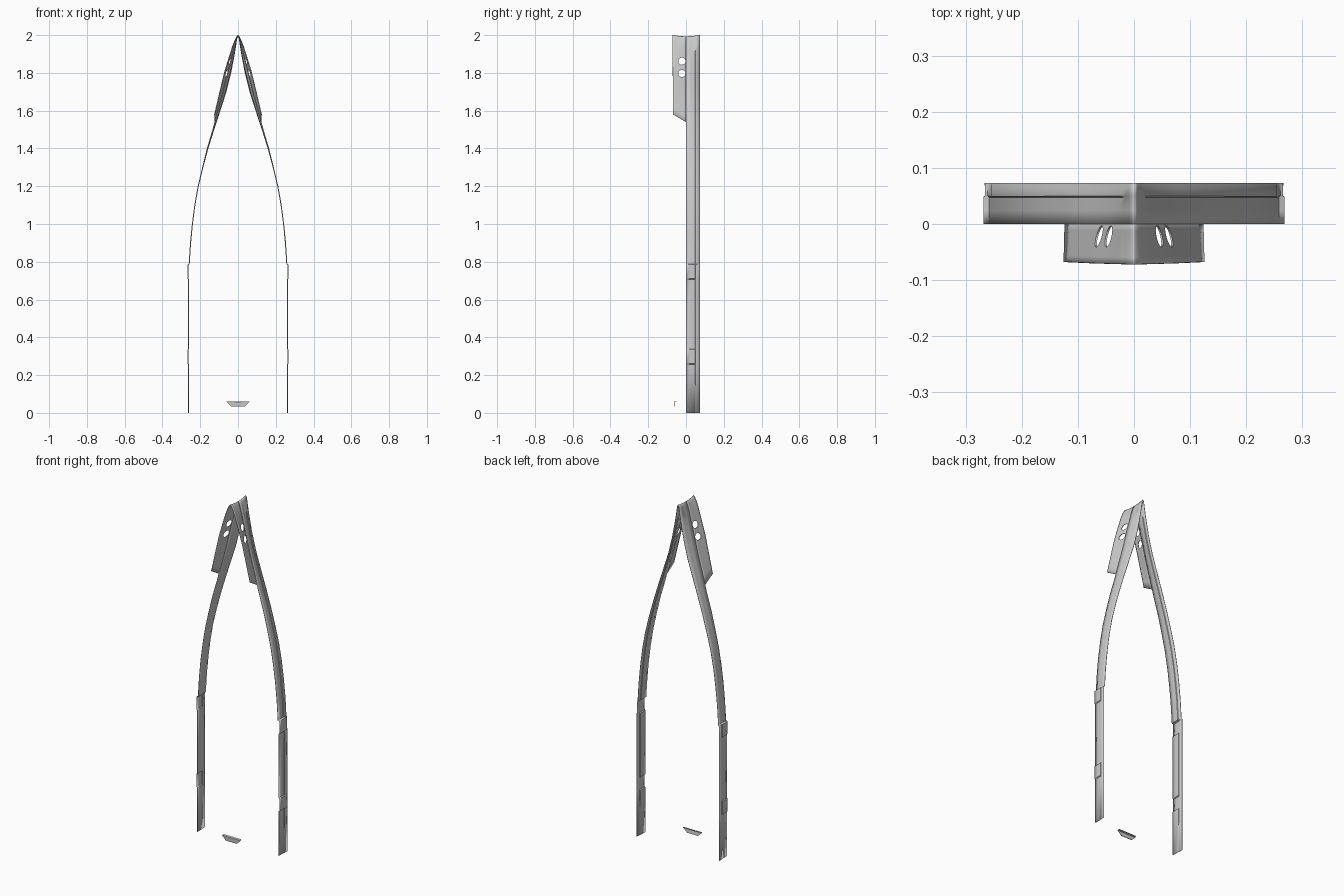
import bpy, bmesh, math

if "Cube" in bpy.data.objects:
    bpy.data.objects.remove(bpy.data.objects["Cube"])

THICK = 0.003
# half-width against height along the front edge (y = -0.07) and the back edge (y = 0.073)
FRONT = [(0, .262), (.784, .262), (.788, .257), (.9, .250), (1.0, .241), (1.1, .228), (1.2, .212),
         (1.3, .192), (1.4, .170), (1.5, .142), (1.58, .125), (1.7, .097), (1.8, .073),
         (1.9, .042), (1.95, .026), (1.98, .013), (1.993, .006), (2.0, 0)]
BACK = [(0, .262), (.784, .262), (.788, .257), (.9, .250), (1.0, .240), (1.1, .227), (1.2, .209),
        (1.3, .184), (1.4, .156), (1.5, .125), (1.6, .092), (1.7, .060), (1.8, .035),
        (1.9, .016), (1.96, .008), (1.985, .005), (1.995, .003), (2.0, 0)]
PADS = [(.260, .336), (.710, .786)]


def lerp_table(table, z):
    for (z0, x0), (z1, x1) in zip(table, table[1:]):
        if z <= z1:
            return x0 + (x1 - x0) * (z - z0) / (z1 - z0)
    return table[-1][1]


def surface(y, z, extra=0.0):
    t = (y + .07) / .143
    x = lerp_table(FRONT, z) * (1 - t) + lerp_table(BACK, z) * t
    x += extra * min(1, (2 - z) / .1)
    dip = .008 * (1 - (y / .0725) ** 2) * max(0, (z - 1.9) / .1)
    return (max(x, 0), y, z - dip)


def sheet(name, rows):
    """Skin rows of points, mirror across x and thicken."""
    bm = bmesh.new()
    grid = [[bm.verts.new(p) for p in r] for r in rows]
    for a, b in zip(grid, grid[1:]):
        for i in range(len(a) - 1):
            bm.faces.new((a[i], a[i + 1], b[i + 1], b[i]))
    me = bpy.data.meshes.new(name)
    bm.to_mesh(me)
    bm.free()
    ob = bpy.data.objects.new(name, me)
    bpy.context.collection.objects.link(ob)
    mir = ob.modifiers.new("mirror", 'MIRROR')
    mir.use_clip = True
    mir.merge_threshold = .0005
    sol = ob.modifiers.new("thickness", 'SOLIDIFY')
    sol.thickness = THICK
    sol.offset = 0
    return ob


def smooth(ob):
    bpy.ops.object.select_all(action='DESELECT')
    ob.select_set(True)
    bpy.context.view_layer.objects.active = ob
    bpy.ops.object.shade_smooth_by_angle(angle=math.radians(30))


# side rails: long strip with a raised rear lip and two raised pads per side
heights = {z for z, _ in FRONT} | {1.25, 1.35, 1.45, 1.55, 1.65, 1.75, 1.85}
for lo, hi in PADS:
    heights |= {lo - .002, lo + .002, hi - .002, hi + .002}
rows = []
for z in sorted(heights):
    pad = .005 if any(lo < z < hi for lo, hi in PADS) else 0
    rows.append([surface(0, z, pad), surface(.024, z, pad), surface(.048, z, pad),
                 surface(.050, z, .0025), surface(.073, z, .0025)])
rail = sheet("side_rails", rows)
smooth(rail)

# front blades at the apex, with a slanted lower edge
cols = [-.072 * (1 - i / 6) for i in range(7)]
rows = []
for k in range(25):
    s = 1 - (1 - k / 24) ** 2
    row = []
    for y in cols:
        zb = 1.54 - y * .04 / .072
        yy = y * (1 - .06 * (1 - s))
        row.append(surface(yy, zb + (2 - zb) * s))
    rows.append(row)
blade = sheet("apex_blades", rows)

# two round holes through each blade
for z in (1.862, 1.797):
    bpy.ops.mesh.primitive_cylinder_add(vertices=32, radius=.019, depth=.6,
                                        location=(0, -.022, z), rotation=(0, math.pi / 2, 0))
    cutter = bpy.context.object
    cutter.name = "hole_cutter"
    cutter.hide_render = True
    cutter.hide_set(True)
    cut = blade.modifiers.new("hole", 'BOOLEAN')
    cut.object = cutter
    cut.operation = 'DIFFERENCE'
    cut.solver = 'EXACT'
smooth(blade)

# small tapered tab near the base, with a narrow ledge behind its top edge
sheet("base_tab", [[(0, -.060, .033), (.035, -.060, .033)],
                   [(0, -.062, .058), (.060, -.062, .058)],
                   [(0, -.051, .060), (.055, -.051, .060)]])
